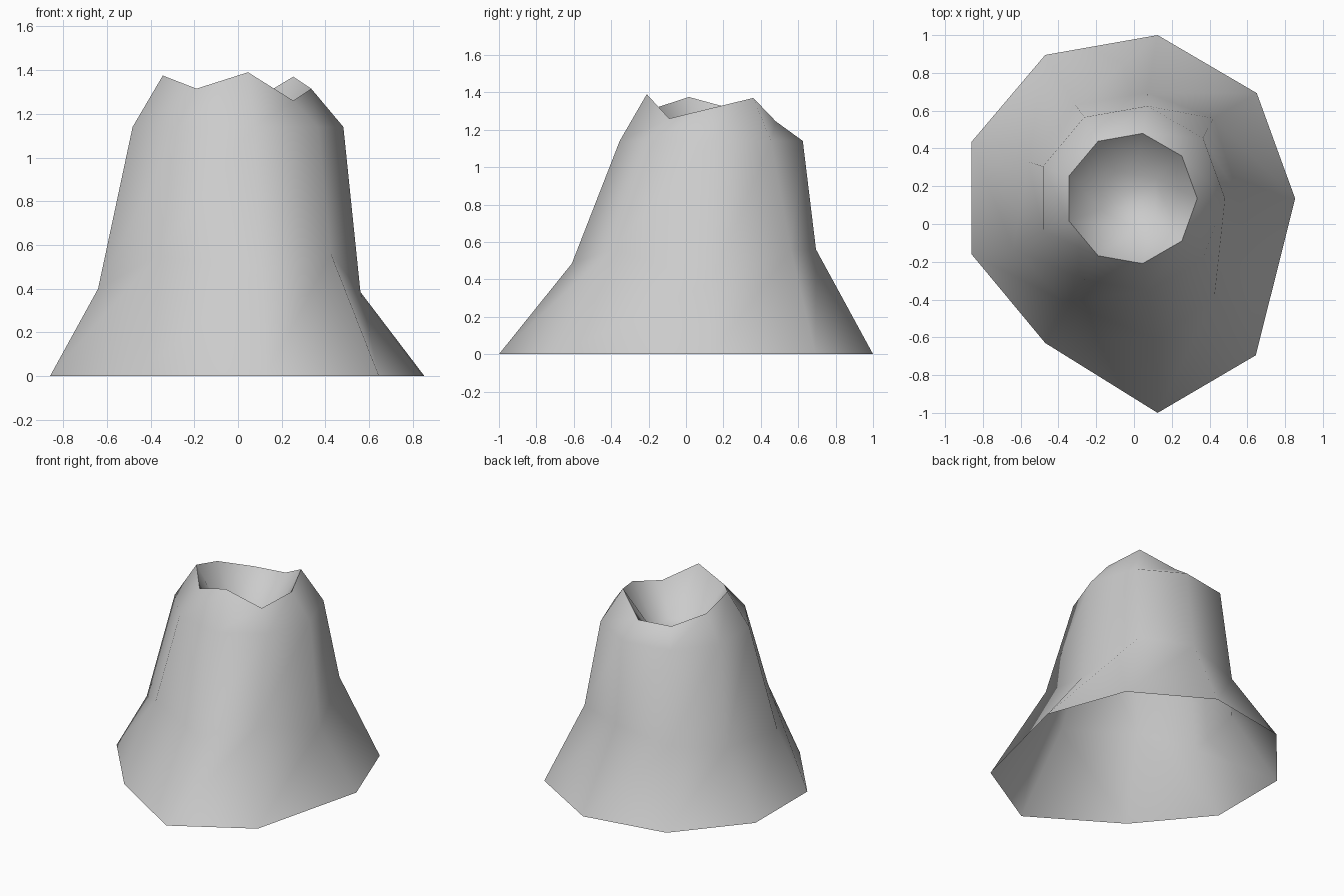
import bpy, bmesh, math

SIDES = 9
CENTRE = (-0.015, 0.135)

if "Cube" in bpy.data.objects:
    bpy.data.objects.remove(bpy.data.objects["Cube"])

stone = bpy.data.materials.new("pale grey stone")
stone.use_nodes = True
colour = (0.6, 0.6, 0.6, 1)
stone.diffuse_color = colour
stone.node_tree.nodes["Principled BSDF"].inputs["Base Color"].default_value = colour


def ring(radius, heights):
    """Regular ring around the crater axis, one height per corner."""
    pts = []
    for i, z in enumerate(heights):
        a = math.tau * i / SIDES
        pts.append((CENTRE[0] + radius * math.cos(a), CENTRE[1] + radius * math.sin(a), z))
    return pts


# Flared foot, pulled out towards the front
foot = ring(0.868, [0] * SIDES)
foot[4], foot[5] = (-0.86, 0.435, 0), (-0.86, -0.16, 0)
foot[6], foot[7], foot[8] = (-0.47, -0.63, 0), (0.125, -1.0, 0), (0.645, -0.695, 0)
foot[2], foot[3] = (0.125, 1.0, 0), (-0.47, 0.895, 0)

# Uneven waist
waist = [(0.56, 0.135, 0.385), (0.42, 0.56, 0.56), (0.07, 0.695, 0.56),
         (-0.31, 0.63, 0.48), (-0.56, 0.33, 0.42), (-0.64, -0.13, 0.40),
         (-0.37, -0.41, 0.55), (0.11, -0.61, 0.485), (0.425, -0.395, 0.56)]

# Shoulder, jagged rim and sunken bowl
shoulder = ring(0.497, [1.14] * SIDES)
rim = ring(0.35, [1.315, 1.37, 1.245, 1.245, 1.31, 1.375, 1.315, 1.39, 1.26])
bowl = ring(0.17, [1.06] * SIDES)

bm = bmesh.new()
loops = [[bm.verts.new(p) for p in pts] for pts in (foot, waist, shoulder, rim, bowl)]
for low, high in zip(loops, loops[1:]):
    for i in range(SIDES):
        j = (i + 1) % SIDES
        bm.faces.new((low[i], low[j], high[j], high[i]))
bm.faces.new(loops[-1])

mesh = bpy.data.meshes.new("volcano_cone")
bm.to_mesh(mesh)
bm.free()
mesh.materials.append(stone)
cone = bpy.data.objects.new("volcano_cone", mesh)
bpy.context.collection.objects.link(cone)

# Smooth slopes with a crisp rim
bpy.ops.object.select_all(action="DESELECT")
cone.select_set(True)
bpy.context.view_layer.objects.active = cone
bpy.ops.object.shade_smooth_by_angle(angle=math.radians(70))
